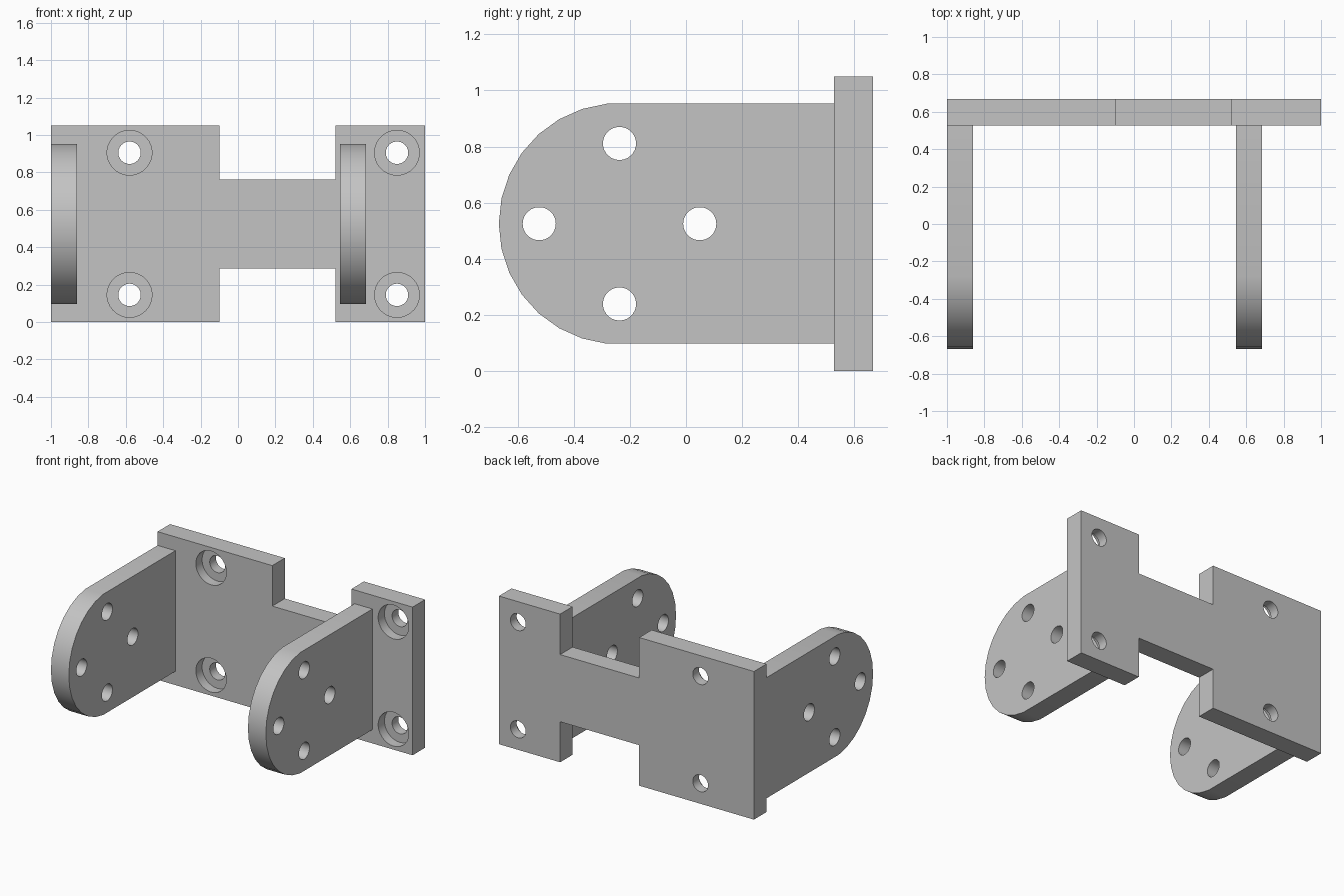
import bpy, bmesh
from math import cos, sin, radians
from mathutils import Matrix, Vector

cube = bpy.data.objects.get("Cube")
if cube:
    bpy.data.objects.remove(cube)

grey = bpy.data.materials.new("plain grey")
grey.use_nodes = True
grey.diffuse_color = (0.55, 0.55, 0.55, 1)
grey.node_tree.nodes["Principled BSDF"].inputs["Base Color"].default_value = (0.55, 0.55, 0.55, 1)

MID_Z = 0.525                 # height of the centre line
WALL = 0.14                   # thickness of every plate
BACK_Y, FRONT_Y = 0.667, 0.527


def add_object(name, bm):
    bmesh.ops.recalc_face_normals(bm, faces=bm.faces)
    mesh = bpy.data.meshes.new(name)
    bm.to_mesh(mesh)
    bm.free()
    mesh.materials.append(grey)
    obj = bpy.data.objects.new(name, mesh)
    bpy.context.collection.objects.link(obj)
    return obj


def extrude_outline(name, points, direction):
    bm = bmesh.new()
    face = bm.faces.new([bm.verts.new(p) for p in points])
    new = bmesh.ops.extrude_face_region(bm, geom=[face])["geom"]
    bmesh.ops.translate(bm, vec=direction,
                        verts=[v for v in new if isinstance(v, bmesh.types.BMVert)])
    return add_object(name, bm)


def drill(obj, center, axis, radius, depth):
    """Cut a round hole centred on a point along an axis."""
    bm = bmesh.new()
    turn = Vector((0, 0, 1)).rotation_difference(Vector(axis)).to_matrix().to_4x4()
    bmesh.ops.create_cone(bm, cap_ends=True, segments=30, radius1=radius, radius2=radius,
                          depth=depth, matrix=Matrix.Translation(center) @ turn)
    cutter = add_object("hole_cutter", bm)
    cutter.hide_render = True
    mod = obj.modifiers.new("hole", "BOOLEAN")
    mod.operation, mod.solver, mod.object = "DIFFERENCE", "EXACT", cutter
    bpy.ops.object.select_all(action="DESELECT")
    bpy.context.view_layer.objects.active = obj
    obj.select_set(True)
    bpy.ops.object.modifier_apply(modifier=mod.name)
    bpy.data.objects.remove(cutter)


def smooth(obj):
    bpy.ops.object.select_all(action="DESELECT")
    bpy.context.view_layer.objects.active = obj
    obj.select_set(True)
    bpy.ops.object.shade_smooth_by_angle(angle=radians(30))


# Back plate: two tall ends joined by a narrow bridge
upper = [(-1, 0.525), (-0.1, 0.525), (-0.1, 0.238), (0.52, 0.238), (0.52, 0.525), (1, 0.525)]
outline = upper + [(x, -z) for x, z in reversed(upper)]
plate = extrude_outline("back_plate", [(x, FRONT_Y, MID_Z + z) for x, z in outline], (0, WALL, 0))

# Counterbored screw holes
for x in (-0.58, 0.85):
    for z in (MID_Z - 0.38, MID_Z + 0.38):
        drill(plate, (x, FRONT_Y, z), (0, 1, 0), 0.12, WALL)
        drill(plate, (x, FRONT_Y, z), (0, 1, 0), 0.06, 1)
smooth(plate)

# Round-ended arms with a ring of four holes
ARM_Y, ARM_R = -0.237, 0.43
for name, x in (("right_arm", -1), ("left_arm", 0.545)):
    profile = [(ARM_Y + ARM_R * cos(radians(a)), ARM_R * sin(radians(a))) for a in range(96, 265, 12)]
    profile = [(FRONT_Y, profile[0][1])] + profile + [(FRONT_Y, profile[-1][1])]
    arm = extrude_outline(name, [(x, y, MID_Z + z) for y, z in profile], (WALL, 0, 0))
    for a in range(0, 360, 90):
        drill(arm, (x, ARM_Y + 0.286 * cos(radians(a)), MID_Z + 0.286 * sin(radians(a))),
              (1, 0, 0), 0.059, 1)
    smooth(arm)
